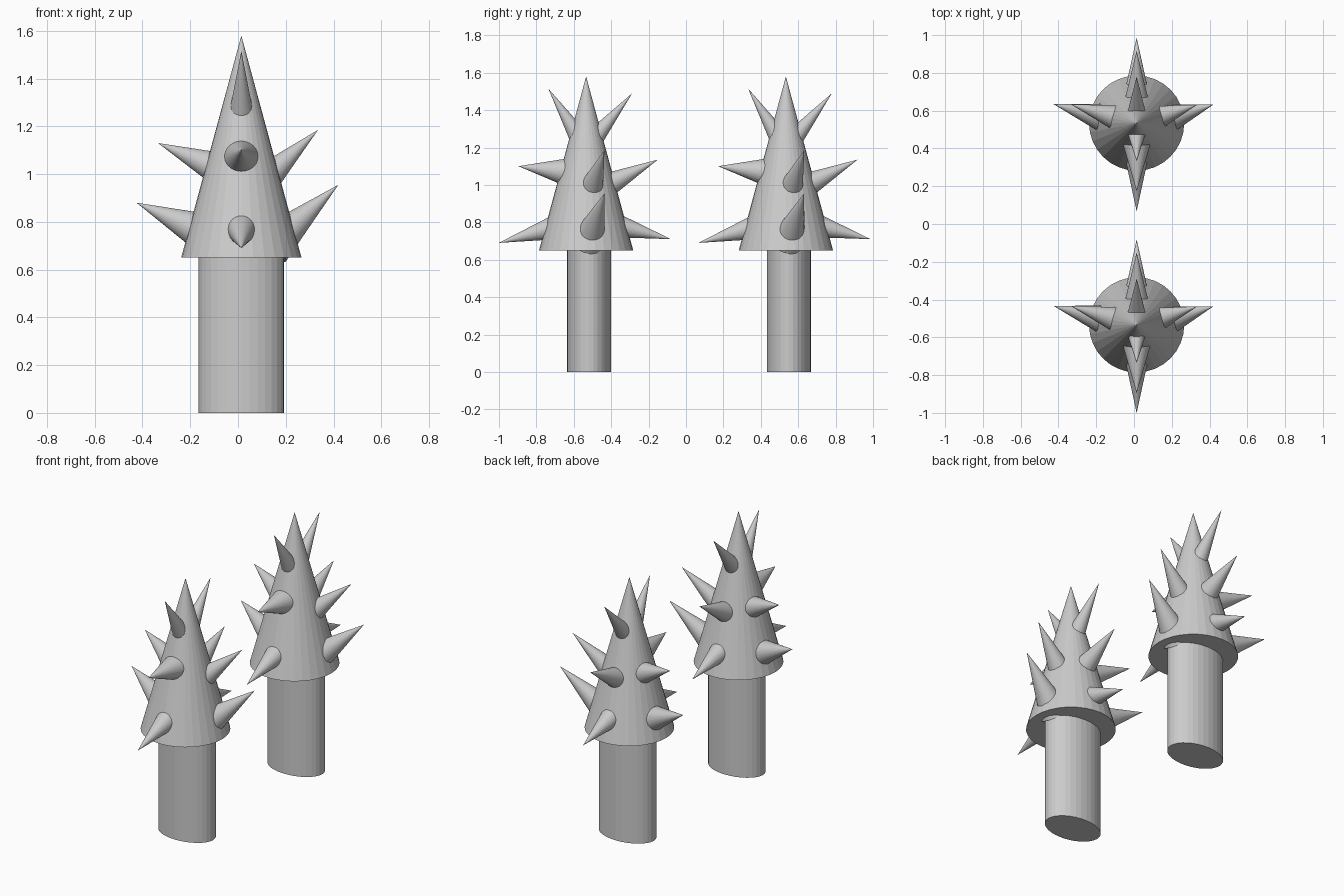
import bpy
from mathutils import Vector

cube = bpy.data.objects.get("Cube")
if cube:
    bpy.data.objects.remove(cube, do_unlink=True)

grey = bpy.data.materials.new("plain_grey")
grey.use_nodes = True
COLOUR = (0.6, 0.6, 0.6, 1)
grey.diffuse_color = COLOUR
grey.node_tree.nodes["Principled BSDF"].inputs["Base Color"].default_value = COLOUR

CENTRE_X = 0.014


def cone(name, base, tip, radius):
    """Cone from the centre of its base to its tip."""
    base, tip = Vector(base), Vector(tip)
    axis = tip - base
    bpy.ops.mesh.primitive_cone_add(vertices=32, radius1=radius, radius2=0,
                                    depth=axis.length, location=(base + tip) / 2,
                                    rotation=axis.to_track_quat('Z', 'Y').to_euler())
    obj = bpy.context.object
    obj.name = name
    obj.data.materials.append(grey)
    return obj


# Spikes relative to the body axis: name, base centre, tip, base radius
SPIKES = [
    ("front_low_spike", (0, -0.13, 0.783), (0, -0.467, 0.69), 0.073),
    ("front_middle_spike", (0, -0.085, 1.066), (0, -0.362, 1.10), 0.08),
    ("front_top_spike", (0, -0.043, 1.26), (0, -0.202, 1.515), 0.05),
    ("back_low_spike", (0, 0.113, 0.795), (0, 0.453, 0.71), 0.075),
    ("back_middle_spike", (0, 0.115, 1.0), (0, 0.383, 1.135), 0.065),
    ("back_top_spike", (0, 0.04, 1.245), (0, 0.246, 1.49), 0.052),
    ("left_low_spike", (0.124, 0.01, 0.70), (0.406, 0.098, 0.955), 0.091),
    ("left_middle_spike", (0.051, 0.01, 0.933), (0.321, 0.098, 1.185), 0.08),
    ("right_low_spike", (-0.11, 0.01, 0.734), (-0.439, 0.1, 0.88), 0.097),
    ("right_middle_spike", (-0.044, 0.01, 1.0), (-0.349, 0.1, 1.13), 0.085),
]

for side, y in (("front", -0.534), ("back", 0.534)):
    origin = Vector((CENTRE_X, y, 0))

    # Oval handle
    bpy.ops.mesh.primitive_cylinder_add(vertices=32, radius=1, depth=0.7,
                                        location=origin + Vector((0, 0.016, 0.35)))
    handle = bpy.context.object
    handle.name = side + "_handle"
    handle.scale = (0.179, 0.118, 1)
    handle.data.materials.append(grey)

    # Conical head and its spikes
    cone(side + "_head", origin + Vector((0, 0, 0.65)),
         origin + Vector((0, 0, 1.58)), 0.252)
    for name, base, tip, radius in SPIKES:
        cone(side + "_club_" + name, origin + Vector(base), origin + Vector(tip), radius)
